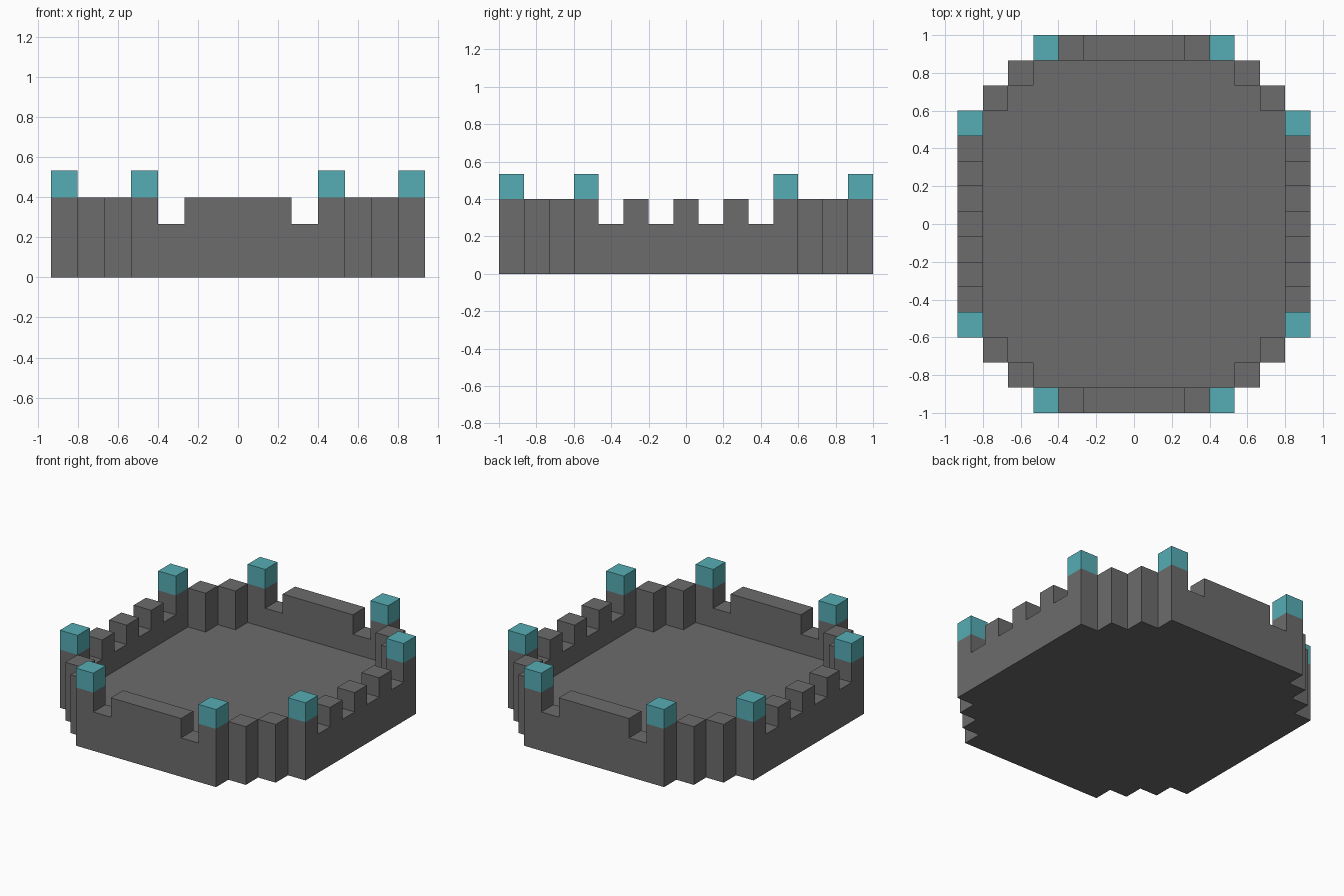
import bpy
import bmesh
from mathutils import Vector

U = 2 / 15            # one block
FLOOR, WALKWAY, WALL, TOP = U, 2 * U, 3 * U, 4 * U

if "Cube" in bpy.data.objects:
    bpy.data.objects.remove(bpy.data.objects["Cube"], do_unlink=True)


def make_material(name, color):
    mat = bpy.data.materials.new(name)
    mat.use_nodes = True
    mat.diffuse_color = color
    mat.node_tree.nodes["Principled BSDF"].inputs["Base Color"].default_value = color
    return mat


STONE = make_material("grey stone", (0.150, 0.150, 0.150, 1))
TEAL = make_material("teal cap", (0.093, 0.423, 0.462, 1))


def prism(name, outline, depth, mat):
    """Extrude a flat outline along a depth vector into a closed solid."""
    bm = bmesh.new()
    face = bm.faces.new([bm.verts.new(p) for p in outline])
    result = bmesh.ops.extrude_face_region(bm, geom=[face], use_keep_orig=True)
    moved = [v for v in result["geom"] if isinstance(v, bmesh.types.BMVert)]
    bmesh.ops.translate(bm, verts=moved, vec=Vector(depth))
    bmesh.ops.recalc_face_normals(bm, faces=bm.faces)
    mesh = bpy.data.meshes.new(name)
    bm.to_mesh(mesh)
    bm.free()
    mesh.materials.append(mat)
    obj = bpy.data.objects.new(name, mesh)
    bpy.context.collection.objects.link(obj)
    return obj


def block(name, x, y, z0, z1, mat):
    """Upright one-block square column centred on x, y."""
    h = U / 2
    corners = [(x - h, y - h, z0), (x + h, y - h, z0),
               (x + h, y + h, z0), (x - h, y + h, z0)]
    return prism(name, corners, (0, 0, z1 - z0), mat)


def battlement(half, gaps):
    """Wall elevation (along, z) with one-block notches starting at each gap."""
    pts = [(-half * U, 0), (-half * U, WALL)]
    for g in gaps:
        pts += [(g * U, WALL), (g * U, WALKWAY),
                ((g + 1) * U, WALKWAY), ((g + 1) * U, WALL)]
    return pts + [(half * U, WALL), (half * U, 0)]


# Floor slab with stepped corners
quarter = [(6, 0), (6, 4.5), (5, 4.5), (5, 5.5), (4, 5.5), (4, 6.5)]
right_edge = [(x, -y) for x, y in reversed(quarter[1:])] + quarter[1:]
left_edge = [(-x, -y) for x, y in right_edge]
prism("floor", [(x * U, y * U, 0) for x, y in right_edge + left_edge],
      (0, 0, FLOOR), STONE)

# Front and back walls
end_profile = battlement(4, (-3, 2))
for name, y in (("front_wall", -7.5), ("back_wall", 6.5)):
    prism(name, [(a, y * U, z) for a, z in end_profile], (0, U, 0), STONE)

# Left and right walls
side_profile = battlement(4.5, (-3.5, -1.5, 0.5, 2.5))
for name, x in (("right_wall", -7), ("left_wall", 6)):
    prism(name, [(x * U, a, z) for a, z in side_profile], (U, 0, 0), STONE)

# Stepped corner posts and teal caps, repeated in each quadrant
for sy, end in ((-1, "front"), (1, "back")):
    for sx, side in ((-1, "right"), (1, "left")):
        tag = f"{end}_{side}"
        block(f"{tag}_outer_post", sx * 5.5 * U, sy * 5 * U, 0, WALL, STONE)
        block(f"{tag}_inner_post", sx * 4.5 * U, sy * 6 * U, 0, WALL, STONE)
        block(f"{tag}_side_cap", sx * 6.5 * U, sy * 4 * U, WALL, TOP, TEAL)
        block(f"{tag}_end_cap", sx * 3.5 * U, sy * 7 * U, WALL, TOP, TEAL)
